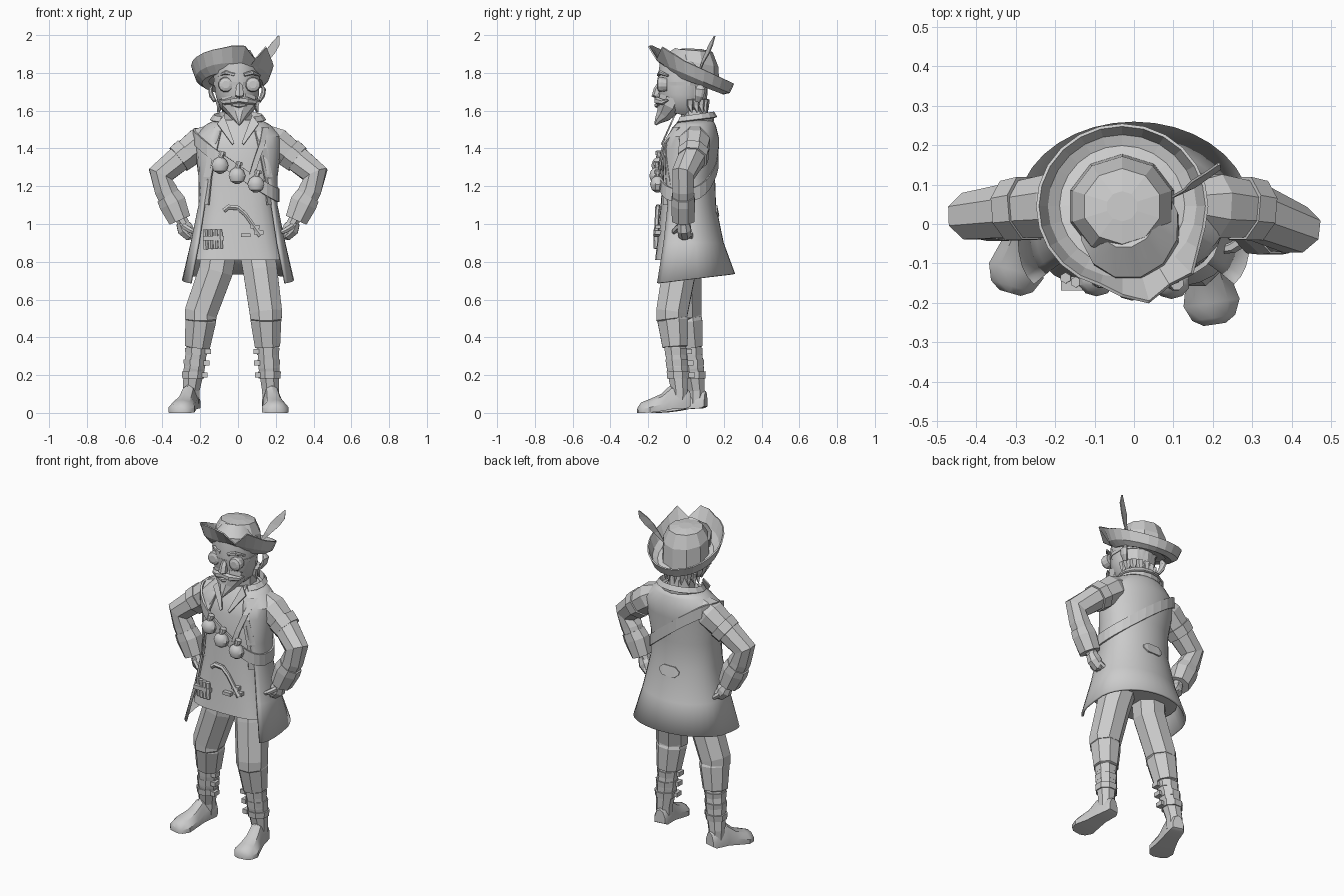
import bpy, bmesh, math
from mathutils import Vector as V

GREY = bpy.data.materials.new("light grey")
GREY.diffuse_color = (0.6, 0.6, 0.6, 1)


def grid(name, rows, closed=True, caps=True, smooth=False, thick=0):
    """Skin a list of equal-length point rows."""
    bm = bmesh.new()
    vs = [[bm.verts.new(p) for p in r] for r in rows]
    n = len(rows[0])
    for a, b in zip(vs, vs[1:]):
        for i in range(n if closed else n - 1):
            j = (i + 1) % n
            bm.faces.new((a[i], a[j], b[j], b[i]))
    if closed and caps:
        bm.faces.new(vs[0])
        bm.faces.new(vs[-1])
    bmesh.ops.recalc_face_normals(bm, faces=bm.faces)
    me = bpy.data.meshes.new(name)
    bm.to_mesh(me)
    bm.free()
    ob = bpy.data.objects.new(name, me)
    bpy.context.collection.objects.link(ob)
    me.materials.append(GREY)
    if thick:
        m = ob.modifiers.new("thickness", 'SOLIDIFY')
        m.thickness, m.offset = thick, 0
    if smooth:
        bpy.context.view_layer.objects.active = ob
        bpy.ops.object.select_all(action='DESELECT')
        ob.select_set(True)
        bpy.ops.object.shade_smooth_by_angle(angle=math.radians(35))
    return ob


def tube(name, pts, sides=8, ref=(0, 1, 0), smooth=False):
    """Rings (x, y, z, r[, r2]) set square to the path through them."""
    P = [V(p[:3]) for p in pts]
    rows = []
    for i, p in enumerate(pts):
        t = (P[min(i + 1, len(P) - 1)] - P[max(i - 1, 0)]).normalized()
        u = t.cross(V(ref)).normalized()
        w = t.cross(u)
        angs = [math.tau * (k + .5) / sides for k in range(sides)]
        rows.append([P[i] + u * p[3] * math.cos(a) + w * p[-1] * math.sin(a) for a in angs])
    return grid(name, rows, smooth=smooth)


def box(name, c, s):
    x, y, z = c
    a, b, h = s[0] / 2, s[1] / 2, s[2] / 2
    return grid(name, [[(x - a, y - b, z + k), (x + a, y - b, z + k), (x + a, y + b, z + k), (x - a, y + b, z + k)]
                       for k in (-h, h)])


# Body profile: z, half width, front y, back y, front squareness, coat opening half width
BODY = [(.70, .285, -.185, .25, .5, .245), (.9, .24, -.16, .19, .65, .205), (1.1, .2, -.14, .15, .7, .175),
        (1.25, .2, -.13, .145, .75, .15), (1.4, .22, -.12, .165, .8, .12), (1.46, .225, -.10, .165, .8, .10),
        (1.52, .165, -.065, .15, .9, .08), (1.555, .10, -.04, .13, 1, .07)]


def prof(z):
    z = min(max(z, .70), 1.555)
    for a, b in zip(BODY, BODY[1:]):
        if z <= b[0]:
            f = (z - a[0]) / (b[0] - a[0])
            return [p + (q - p) * f for p, q in zip(a, b)]


def body(a, z, k=1.0):
    """Point on the body at angle a from the front."""
    _, rx, yf, yb, p, _ = prof(z)
    s, c = math.sin(a), math.cos(a)
    q = p if c > 0 else 1
    return V((k * rx * math.copysign(abs(s) ** q, s),
              (yf + yb) / 2 - k * (yb - yf) / 2 * math.copysign(abs(c) ** q, c), z))


def front(x, z, out=0.0):
    _, rx, yf, yb, p, _ = prof(z)
    s = min(1, abs(x / rx)) ** (1 / p)
    return V((x, (yf + yb) / 2 - (yb - yf) / 2 * math.sqrt(1 - s * s) ** p - out, z))


# Waistcoat and the open coat over it
grid("waistcoat", [[body(math.tau * i / 24, z, .96) for i in range(24)]
                   for z in (.81, .9, 1.0, 1.1, 1.25, 1.4, 1.46, 1.52, 1.55)], smooth=True)
coat = []
for z, rx, yf, yb, p, gap in BODY:
    g = math.asin((gap / rx) ** (1 / p))
    row = [body(g + (math.tau - 2 * g) * i / 26, z, 1.02) for i in range(27)]
    if z == .70:
        for v in row:
            v.z += .008 + .12 * (v.y - .03)
    coat.append(row)
grid("coat", coat, closed=False, smooth=True, thick=.012)
# Standing coat collar
grid("coat_collar", [[(r * math.sin(a), .045 - .8 * r * math.cos(a), z - .015 * math.cos(a))
                      for a in [math.radians(42 + 276 * i / 12) for i in range(13)]]
                     for r, z in ((.12, 1.51), (.13, 1.575), (.145, 1.55))], closed=False, thick=.01)
# Shirt collar wings and coat lapels
for s in (-1, 1):
    grid("shirt_collar", [[(s * .075, -.06, 1.575), (s * .02, -.125, 1.43)],
                          [(s * .11, -.08, 1.53), (s * .03, -.13, 1.42)]], closed=False, thick=.008)
    grid("lapel", [[front(s * x, z, .008), front(s * (x + .04), z, .012)]
                   for x, z in ((.085, 1.51), (.11, 1.4), (.14, 1.25), (.155, 1.1))], closed=False, thick=.01)


# Bandolier looping over one shoulder
def strap(a, h):
    z = 1.3
    for _ in range(25):
        q = body(a, z, 1.07)
        m = .5 + .5 * math.cos(a)
        z = .6 * z + .4 * (1.33 - .05 * m - (.78 - .12 * m) * q.x)
    q = body(a, z, 1.07)
    return V((q.x, q.y, z + h))


grid("bandolier", [[strap(math.tau * i / 28, h) for i in range(28)] for h in (-.035, .035)], caps=False, thick=.012)
# Harness strap over the other shoulder
grid("harness_strap", [[front(x, z, .02), front(x + .03, z, .02)]
                       for x, z in ((.13, 1.51), (.115, 1.43), (.08, 1.33), (.06, 1.26))], closed=False, thick=.01)
# Round flasks on the bandolier
for x, z in ((-.095, 1.31), (-.005, 1.255), (.095, 1.21)):
    c = front(x, z, .025)
    tube("flask", [(c.x, c.y, c.z + .045 * math.sin(t), max(.008, .047 * math.cos(t)), max(.008, .04 * math.cos(t)))
                   for t in [math.radians(d) for d in (-80, -40, 0, 40, 70)]], 10, smooth=True)
    tube("flask_neck", [(x, c.y, z + .035, .016), (x + .01, c.y, z + .06, .014)], 8)
    tube("flask_stopper", [(x + .01, c.y, z + .058, .02), (x + .014, c.y, z + .075, .018)], 8)
# Cartridge pouch, hooked tool, buckles
for i in range(4):
    c = front(-.17 + .026 * i, .92, .003)
    tube("cartridge", [(c.x, c.y, .865 + .002 * i, .014), (c.x - .004, c.y, .97, .014)], 6)
c = front(-.13, .92, .003)
box("cartridge_band", (c.x, c.y, .925), (.11, .036, .025))
tube("hooked_tool", [(*front(x, z, .008), r) for x, z, r in
                     ((-.075, 1.07, .014), (-.05, 1.09, .015), (0, 1.085, .014), (.04, 1.05, .012), (.09, .98, .012),
                      (.12, .94, .018))], 6)
for x, z in ((.09, .985), (.11, .955), (.04, .94)):
    box("belt_buckle", front(x, z), (.05, .03, .02))
# Half-belt tab on the coat back
grid("back_tab", [[(x, body(math.pi, 1.07 + z).y + .012 - x * x * 2, 1.07 + z) for z in (-h, h)]
                  for x, h in ((-.065, .008), (-.04, .03), (.04, .03), (.065, .008))], closed=False, thick=.012)

# Arms, hands on hips
for s, ey in ((-1, .02), (1, -.015)):
    tube("sleeve", [(s * .12, .05, 1.485, .055), (s * .2, .045, 1.43, .088), (s * .3, .035, 1.355, .075),
                    (s * .41, ey, 1.262, .073, .064), (s * .382, ey, 1.18, .065, .06), (s * .345, ey, 1.1, .06)])
    tube("shoulder_tab", [(s * .27, .04, 1.378, .087), (s * .315, .034, 1.343, .082)])
    tube("sleeve_cuff", [(s * .37, ey, 1.15, .07, .064), (s * .347, ey, 1.11, .078, .068), (s * .308, ey, 1.02, .064)])
    tube("wrist", [(s * .315, ey, 1.05, .035), (s * .285, ey, 1.0, .032)])
    tube("hand", [(s * .3, ey, 1.01, .032), (s * .28, ey + .005, .975, .047, .04),
                  (s * .255, ey + .01, .945, .037), (s * .225, ey + .02, .94, .02)])
    tube("thumb", [(s * .29, ey - .02, .99, .016), (s * .25, ey - .045, .965, .015), (s * .225, ey - .05, .955, .01)], 6)
    for k in range(3):
        tube("finger", [(s * .27, ey - .015 + .025 * k, .955, .015), (s * .235, ey - .01 + .025 * k, .93, .014),
                        (s * .215, ey - .01 + .025 * k, .925, .009)], 6)

# Legs: side, knee x/y, ankle x/y, toe x/y, heel x/y
for s, kn, an, toe, heel in ((1, (.148, -.07), (.172, -.035), (.205, -.255), (.165, .02)),
                             (-1, (-.197, .005), (-.248, .055), (-.315, -.175), (-.235, .105))):
    tube("trouser_leg", [(s * .09, .01, .92, .10), (s * .118, kn[1] * .4 - .008, .75, .098, .095),
                         (kn[0], kn[1] - .005, .53, .093, .09), (kn[0], kn[1] - .005, .5, .09), (kn[0], kn[1], .49, .07)])
    low = kn[0] + (an[0] - kn[0]) * .35, kn[1] + (an[1] - kn[1]) * .35
    tube("boot_cuff", [(kn[0], kn[1], .515, .078), (kn[0], kn[1], .49, .088), (*low, .35, .072), (*low, .348, .055)])
    tube("boot_shaft", [(*low, .37, .06), ((low[0] + an[0]) / 2, (low[1] + an[1]) / 2, .24, .06),
                        (*an, .12, .048), (*an, .05, .045)])
    for z in (.2, .265, .325):
        f = (.37 - z) / .25
        x, y = low[0] + (an[0] - low[0]) * f, low[1] + (an[1] - low[1]) * f
        tube("boot_strap", [(x, y, z - .018, .062), (x, y, z + .018, .065)])
        box("boot_buckle", (x - s * .062, y - .02, z), (.03, .045, .026))
    h, t = V((*heel, 0)), V((*toe, 0))
    d = (t - h).normalized()
    side = V((-d.y, d.x, 0))
    grid("boot_foot", [[h.lerp(t, f) + side * w * a + V((0, 0, lift + ht * b)) for a, b in
                        ((-1, 0), (-1.0, .4), (-.6, .85), (0, 1), (.6, .85), (1, .4), (1, 0))]
                       for f, w, ht, lift in ((0, .032, .08, .035), (.06, .042, .10, .025), (.36, .047, .13, .02),
                                              (.55, .055, .09, .01), (.8, .072, .068, .002), (.94, .055, .055, 0),
                                              (1, .028, .03, 0))], smooth=True)

# Head, neck and face
tube("neck", [(0, .05, 1.5, .08), (0, .04, 1.64, .075)])
tube("head", [(0, -.03, 1.58, .055, .07), (0, -.022, 1.615, .095, .11), (-.003, -.018, 1.68, .118, .128),
              (-.006, -.018, 1.76, .125, .137), (-.012, -.005, 1.84, .127, .14), (-.02, .02, 1.89, .08, .09)],
     12, smooth=True)
tube("beard", [(.003, -.075, 1.665, .1, .073), (.004, -.092, 1.62, .092, .066), (.005, -.12, 1.575, .05, .044),
               (.006, -.15, 1.545, .022, .02), (.006, -.163, 1.525, .006)], 8)
tube("nose", [(.008, -.13, 1.755, .014), (.008, -.15, 1.71, .022), (.008, -.158, 1.685, .026), (.008, -.135, 1.668, .015)], 6)
tube("goggle_strap", [(-.006, -.015, 1.733, .127, .138), (-.006, -.015, 1.752, .129, .14)], 12)
tube("lip", [(-.035, -.14, 1.632, .008), (.005, -.155, 1.628, .013), (.045, -.14, 1.632, .008)], 6, (0, 0, 1))
for s in (-1, 1):
    x = .007 + s * .072
    tube("goggle", [(x, -.1, 1.738, .034), (x, -.135, 1.738, .041), (x, -.148, 1.738, .036), (x, -.154, 1.738, .02)],
         12, (0, 0, 1))
    tube("eyebrow", [(.007 + s * .025, -.145, 1.79, .01), (.007 + s * .07, -.135, 1.802, .012),
                     (.007 + s * .11, -.095, 1.785, .006)], 6, (0, 0, 1))
    tube("moustache", [(.007, -.15, 1.658, .018), (.007 + s * .04, -.15, 1.652, .02),
                       (.007 + s * .08, -.122, 1.645, .014), (.007 + s * .105, -.095, 1.655, .004)], 6, (0, 0, 1))
    tube("ear", [(-.005 + s * .118, .06, 1.65, .01, .015), (-.005 + s * .135, .07, 1.68, .014, .026),
                 (-.005 + s * .142, .076, 1.712, .012, .028), (-.005 + s * .13, .074, 1.735, .006, .014)], 8)
# Shaggy hair ends at the nape
tube("hair", [(-.01, .01, 1.76, .118, .11), (-.005, .03, 1.67, .105, .085), (0, .04, 1.62, .085, .07)], 10)
for i in range(9):
    a = math.radians(84 + 24 * i)
    x, y = .1 * math.sin(a), .03 - .075 * math.cos(a)
    tube("hair_lock", [(x, y, 1.66, .022), (x * .95, y, 1.625, .018), (x * 1.08, y + .008, 1.59, .003)], 5)


# Tilted cocked hat
def hat_ring(r, z, slope, n=24, ragged=False):
    pts = []
    peaks = {0: (1.1, .0), 1: (1.22, -.01), 2: (1.12, -.06), 3: (1.17, .02), 4: (1.04, .01)}
    for i in range(n):
        k = peaks.get(i, (1, 0)) if ragged else (1, 0)
        a = math.tau * i / n
        x, y = -.03 + r * k[0] * math.sin(a), .045 - r * .96 * k[0] * math.cos(a)
        pts.append((x, y, z - slope * y + k[1]))
    return pts


grid("hat_brim", [hat_ring(.125, 1.775, .38), hat_ring(.16, 1.765, .38), hat_ring(.192, 1.795, .43),
                  hat_ring(.215, 1.86, .46, ragged=True)], caps=False, thick=.008)
grid("hat_crown", [hat_ring(.138, 1.775, .38, 10), hat_ring(.132, 1.865, .2, 10), hat_ring(.1, 1.922, .08, 10),
                   hat_ring(.04, 1.93, .05, 10)])
# Feather
grid("feather", [[(x - w, y - w * .3, z + w * .3), (x, y, z), (x + w, y + w * .3, z - w * .3)] for x, y, z, w in
                 ((.10, .07, 1.80, .004), (.14, .09, 1.86, .014), (.17, .115, 1.91, .024), (.2, .135, 1.955, .02),
                  (.215, .152, 1.995, .003))], closed=False, thick=.006)
